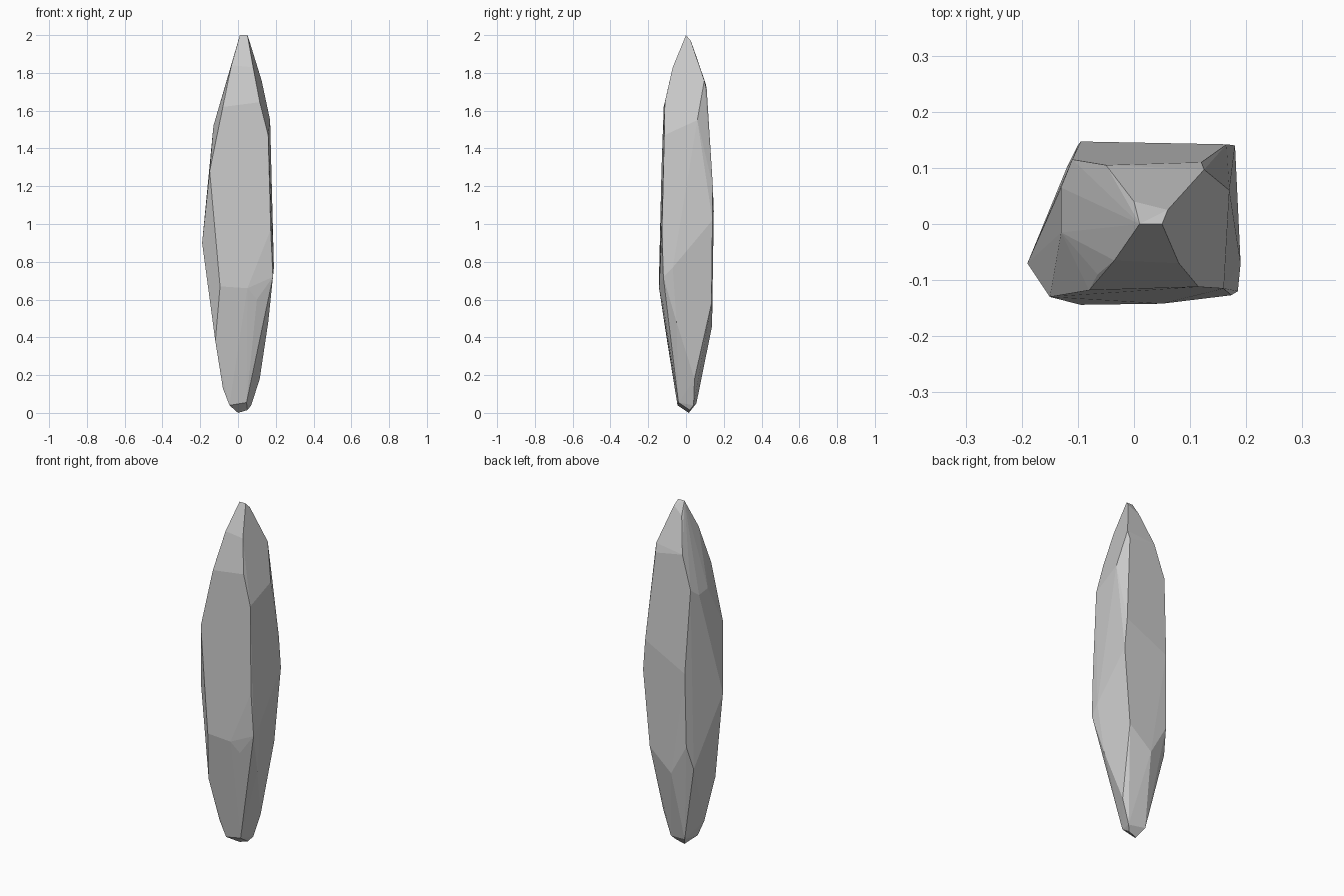
import bpy
import bmesh
import math

default_cube = bpy.data.objects.get("Cube")
if default_cube is not None:
    bpy.data.objects.remove(default_cube, do_unlink=True)


def make_material(name, colour):
    material = bpy.data.materials.new(name)
    material.use_nodes = True
    material.diffuse_color = colour
    shader = material.node_tree.nodes["Principled BSDF"]
    shader.inputs["Base Color"].default_value = colour
    shader.inputs["Roughness"].default_value = 0.8
    return material


def faceted_stone(name, corner_groups, material):
    """Wrap a tight convex skin around the corners and merge coplanar facets."""
    mesh = bpy.data.meshes.new(name)
    stone = bpy.data.objects.new(name, mesh)
    bpy.context.scene.collection.objects.link(stone)
    bm = bmesh.new()
    for group in corner_groups:
        for corner in group:
            bm.verts.new(corner)
    result = bmesh.ops.convex_hull(bm, input=bm.verts[:])
    spare = set(result["geom_interior"]) | set(result["geom_unused"])
    loose = [item for item in spare if isinstance(item, bmesh.types.BMVert)]
    bmesh.ops.delete(bm, geom=loose, context="VERTS")
    bmesh.ops.dissolve_limit(bm, angle_limit=math.radians(2),
                             verts=bm.verts[:], edges=bm.edges[:])
    bmesh.ops.recalc_face_normals(bm, faces=bm.faces[:])
    for face in bm.faces:
        face.smooth = False
    bm.to_mesh(mesh)
    bm.free()
    mesh.materials.append(material)
    return stone


# Narrow chisel tip, sloping down towards the back
tip = [
    (0.01, 0, 2), (0.05, 0, 2), (0.06, 0.025, 1.97), (0, 0.04, 1.93),
]

# Bevelled shoulder below the tip
shoulder = [
    (-0.035, -0.065, 1.84), (0.08, -0.07, 1.83),
    (-0.065, -0.09, 1.71), (-0.08, -0.118, 1.62),
    (0.115, -0.112, 1.645), (0.125, 0.097, 1.76),
    (0.12, 0.11, 1.71), (-0.05, 0.105, 1.74),
    (-0.11, 0.115, 1.55), (-0.13, 0.065, 1.51), (-0.13, -0.015, 1.52),
    (0.17, 0.06, 1.55), (0.16, -0.115, 1.47),
]

# Broad, slightly skewed waist
waist = [
    (-0.15, -0.13, 1.28), (0.165, 0.142, 1.2), (0.18, 0.14, 1.02),
    (-0.095, 0.147, 1.07), (0.173, -0.127, 0.97), (-0.19, -0.07, 0.9),
    (0.19, -0.07, 0.77), (0.185, -0.12, 0.72),
    (-0.095, -0.144, 0.67), (0.05, -0.142, 0.66),
    (0.1, -0.125, 0.6), (-0.1, 0.14, 0.64), (0.14, 0.135, 0.58),
]

# Tapered root ending in a small wedge
root = [
    (0, 0.138, 0.46), (-0.12, 0.1, 0.5), (0.16, -0.05, 0.48),
    (-0.12, -0.1, 0.38), (0.115, 0.045, 0.18), (0.08, -0.06, 0.22),
    (-0.08, -0.055, 0.13), (-0.045, -0.045, 0.04), (0.045, -0.04, 0.055),
    (0.07, 0.04, 0.04), (-0.03, 0.055, 0.05), (0, 0.015, 0), (0.05, 0.02, 0.015),
]

stone_grey = make_material("stone_grey", (0.6, 0.6, 0.6, 1))
faceted_stone("stone_shard", (tip, shoulder, waist, root), stone_grey)
